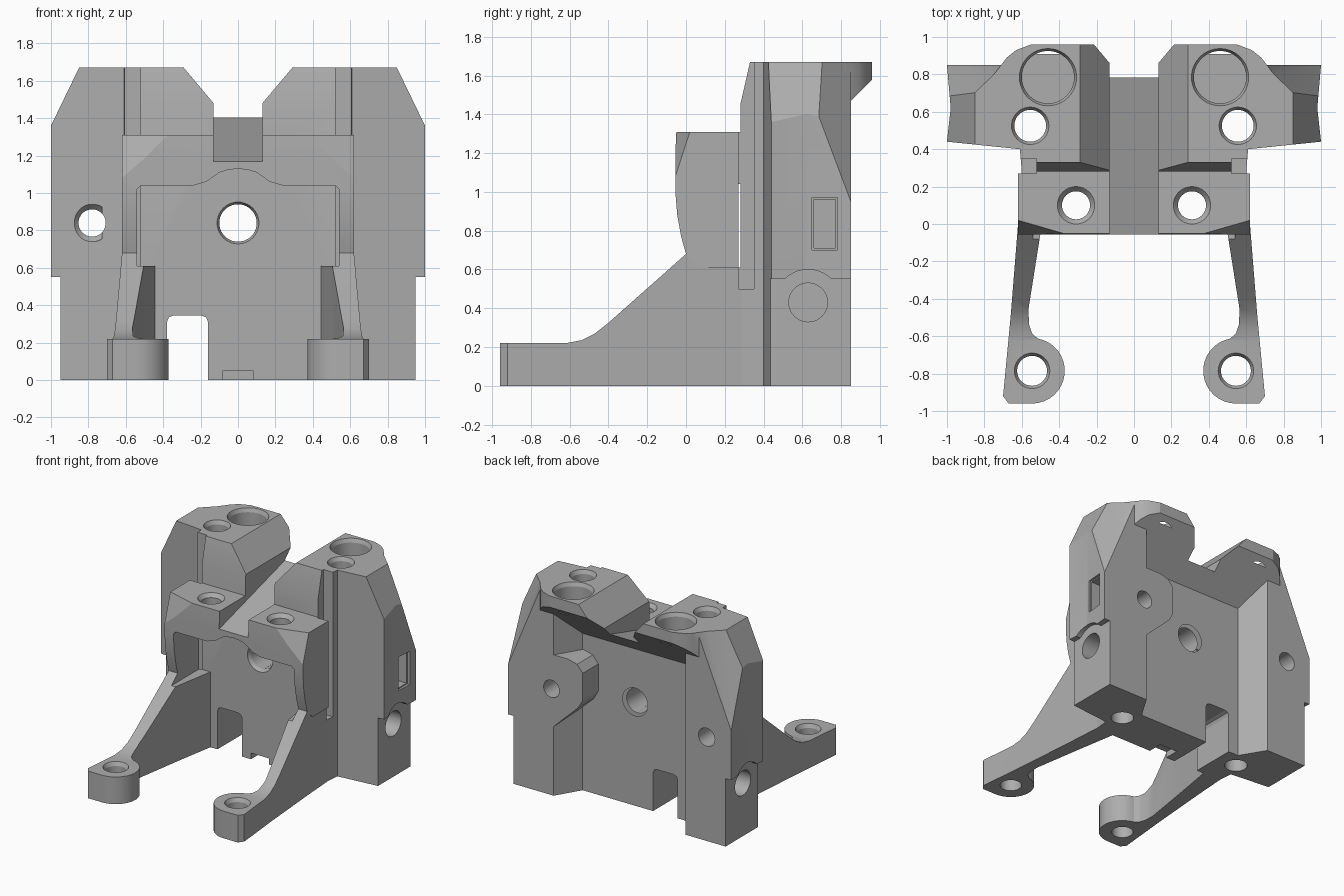
import bpy, bmesh, math
from mathutils import Vector

cube = bpy.data.objects.get("Cube")
if cube:
    bpy.data.objects.remove(cube, do_unlink=True)

grey = bpy.data.materials.new("matte_grey")
grey.use_nodes = True
COLOUR = (0.42, 0.42, 0.42, 1)
grey.diffuse_color = COLOUR
grey.node_tree.nodes["Principled BSDF"].inputs["Base Color"].default_value = COLOUR

# How a flat profile (a, b) plus a depth d maps to space for each extrusion axis
AXES = {"x": lambda a, b, d: (d, a, b),
        "y": lambda a, b, d: (a, d, b),
        "z": lambda a, b, d: (a, b, d)}


def finish(bm, name):
    bmesh.ops.recalc_face_normals(bm, faces=bm.faces)
    mesh = bpy.data.meshes.new(name)
    bm.to_mesh(mesh)
    bm.free()
    obj = bpy.data.objects.new(name, mesh)
    bpy.context.scene.collection.objects.link(obj)
    return obj


def prism(name, axis, pts, lo, hi):
    bm = bmesh.new()
    ends = [[bm.verts.new(AXES[axis](a, b, d)) for a, b in pts] for d in (lo, hi)]
    bm.faces.new(ends[0])
    bm.faces.new(ends[1])
    for i in range(len(pts)):
        j = (i + 1) % len(pts)
        bm.faces.new((ends[0][i], ends[0][j], ends[1][j], ends[1][i]))
    return finish(bm, name)


def box(name, x, y, z):
    return prism(name, "z", [(x[0], y[0]), (x[1], y[0]), (x[1], y[1]), (x[0], y[1])], *z)


def circle(a, b, r, n=40):
    return [(a + r * math.cos(math.tau * i / n), b + r * math.sin(math.tau * i / n))
            for i in range(n)]


def drill(axis, a, b, r, lo, hi):
    return prism("drill", axis, circle(a, b, r), lo, hi)


def sink(axis, a, b, r, big, at, inward):
    """Conical rim cutter: wide at the surface, narrowing to the bore."""
    bm = bmesh.new()
    rings = []
    for rad, d in ((big, at - inward * 0.01), (big, at), (r, at + inward * 0.03)):
        rings.append([bm.verts.new(AXES[axis](u, v, d)) for u, v in circle(a, b, rad)])
    bm.faces.new(rings[0])
    bm.faces.new(rings[2])
    for p, q in zip(rings, rings[1:]):
        for i in range(len(p)):
            j = (i + 1) % len(p)
            bm.faces.new((p[i], p[j], q[j], q[i]))
    return finish(bm, "rim_cutter")


def slice_off(obj, point, normal):
    """Remove everything on the normal's side of a plane and cap the cut."""
    bm = bmesh.new()
    bm.from_mesh(obj.data)
    bmesh.ops.bisect_plane(bm, geom=bm.verts[:] + bm.edges[:] + bm.faces[:],
                           plane_co=point, plane_no=Vector(normal).normalized(),
                           clear_outer=True)
    bmesh.ops.holes_fill(bm, edges=[e for e in bm.edges if e.is_boundary], sides=0)
    bmesh.ops.recalc_face_normals(bm, faces=bm.faces)
    bm.to_mesh(obj.data)
    bm.free()


def combine(targets, tools, op="DIFFERENCE"):
    for target in targets:
        for tool in tools:
            mod = target.modifiers.new("cut", "BOOLEAN")
            mod.operation, mod.object, mod.solver = op, tool, "EXACT"
        bpy.context.view_layer.update()
        deps = bpy.context.evaluated_depsgraph_get()
        mesh = bpy.data.meshes.new_from_object(target.evaluated_get(deps))
        target.modifiers.clear()
        target.data = mesh
    for tool in tools:
        bpy.data.objects.remove(tool, do_unlink=True)


def mirrored(half):
    return half + [(-a, b) for a, b in reversed(half) if a > 0]


# Main body: back plate and side wings
body = prism("main_body", "z", mirrored(
    [(0, .28), (.6, .28), (.61, .4), (1, .44), (.98, .62), (1, .85), (.59, .85),
     (.47, .65), (0, .65)]), 0, 1.67)
slice_off(body, (0, .28, 1.45), (0, -.22, .05))
for s in (-1, 1):
    slice_off(body, (s, 0, 1.36), (s * .31, 0, .15))
    slice_off(body, (s, .85, .95), (s * .576, .594, .242))

# Overhanging shelf at the top of the back
shelf = prism("shelf", "z", mirrored(
    [(0, .6), (.8, .6), (.78, .76), (.68, .89), (.63, .93), (.55, .96), (0, .96)]),
    1.1, 1.67)
slice_off(shelf, (0, .85, 1.47), (0, 1, -1))

# Raised boss on the back of the left wing
boss = prism("boss", "y", [(.7, 1.14), (.46, 1.14), (.38, 1.12), (.33, 1.06),
                           (.33, .84), (.37, .77), (.59, .56), (.7, .56)], .6, .85)
combine([body], [shelf, boss], "UNION")

# Front bridge with bowed face
bridge = prism("front_bridge", "x", [
    (.29, 1.31), (-.05, 1.31), (-.055, 1.2), (-.055, 1.0), (-.045, .88), (-.025, .77),
    (0, .68), (.07, .61), (.29, .61)], -.62, .62)
for s in (-1, 1):
    a, b, c = Vector((s * .36, -.055, 1.31)), Vector((s * .62, .02, 1.31)), Vector((s * .62, -.055, 1.08))
    slice_off(bridge, a, s * (c - a).cross(b - a))

# Legs: tapering plan shape limited by a side profile
legs = []
for s, side in ((1, "left"), (-1, "right")):
    foot = [(.545 + .175 * math.cos(t), -.785 + .175 * math.sin(t))
            for t in [math.radians(100 + 170 * i / 16) for i in range(17)]]
    plan = [(.6, .3), (.44, .3), (.5, -.05), (.565, -.46), (.56, -.54), (.545, -.585)]
    plan += foot + [(.67, -.96), (.7, -.92), (.66, -.5), (.62, 0)]
    leg = prism(side + "_leg", "z", [(s * a, b) for a, b in plan], 0, 1)
    profile = prism("profile", "x", [
        (.4, -.1), (.4, .68), (0, .68), (-.4, .325), (-.47, .27), (-.54, .235),
        (-.62, .22), (-1.1, .22), (-1.1, -.1)], -1, 1)
    combine([leg], [profile], "INTERSECT")
    combine([leg], [drill("z", s * .545, -.785, .08, -.1, .4),
                    sink("z", s * .545, -.785, .08, .095, .22, -1)])
    legs.append(leg)

# Motor recess under the bridge, with an arched top over the shaft hole
recess = prism("recess", "y", mirrored(
    [(0, .61), (.54, .61), (.54, 1.02), (.52, 1.04), (.24, 1.04), (.17, 1.06),
     (.1, 1.11), (.05, 1.125), (0, 1.13)]), -.3, .4)
combine([bridge] + legs, [recess])

# V-shaped channel with a floor rising to the back
channel = prism("channel", "y", [(-.13, 1), (.13, 1), (.13, 1.48), (.45, 1.86),
                                 (-.45, 1.86), (-.13, 1.48)], -.3, 1.2)
slice_off(channel, (0, -.05, 1.17), (0, .23, -.82))
combine([body, bridge], [channel])

# Vertical slots beside the towers
combine([body, bridge] + legs,
        [box("slot", sorted((s * .52, s * .8)), (.27, .35), (.5, 2)) for s in (-1, 1)])

# Bolt holes through the bridge
for s in (-1, 1):
    combine([bridge], [drill("z", s * .31, .1, .075, .9, 1.5),
                       sink("z", s * .31, .1, .075, .1, 1.31, -1)])

# Body bores: tower bolts, rod seats, shaft, wing bolts
cuts = [drill("y", 0, .84, .1, 0, 1), sink("y", 0, .84, .1, .112, .28, 1),
        sink("y", 0, .84, .1, .112, .65, -1),
        drill("y", -.78, .84, .073, 0, 1.2), sink("y", -.78, .84, .073, .1, .422, 1),
        drill("y", .61, .86, .07, .6, 1)]
for s in (-1, 1):
    cuts += [drill("z", s * .555, .525, .085, -.1, 1.8),
             sink("z", s * .555, .525, .085, .1, 1.67, -1),
             drill("z", s * .46, .785, .14, 1.53, 1.8),
             sink("z", s * .46, .785, .14, .153, 1.67, -1)]
    # Lower wing step with an arch around the side bore
    outer = sorted((s * .95, s * 1.2))
    cuts += [box("step", outer, (.2, 1), (-.1, .55)),
             drill("x", .63, .43, .17, *outer),
             drill("x", .63, .43, .1, *sorted((s * .72, s * 1.2)))]

# Window on the left wing, cable notch and bottom key slot
cuts += [box("window", (.82, 1.2), (.66, .77), (.71, .96)),
         box("window_rim", (.97, 1.2), (.65, .78), (.7, .97)),
         prism("notch", "y", [(-.38, -.1), (-.16, -.1), (-.16, .31), (-.17, .335),
                              (-.195, .345), (-.345, .345), (-.37, .335), (-.38, .31)], 0, 1),
         box("key_slot", (-.08, .08), (.2, .4), (-.1, .05))]
for cut in cuts:
    combine([body], [cut])

# Colour and shading
for obj in [body, bridge] + legs:
    obj.data.materials.clear()
    obj.data.materials.append(grey)
    for face in obj.data.polygons:
        face.material_index = 0
    bpy.ops.object.select_all(action="DESELECT")
    obj.select_set(True)
    bpy.context.view_layer.objects.active = obj
    bpy.ops.object.shade_smooth_by_angle(angle=math.radians(20))
